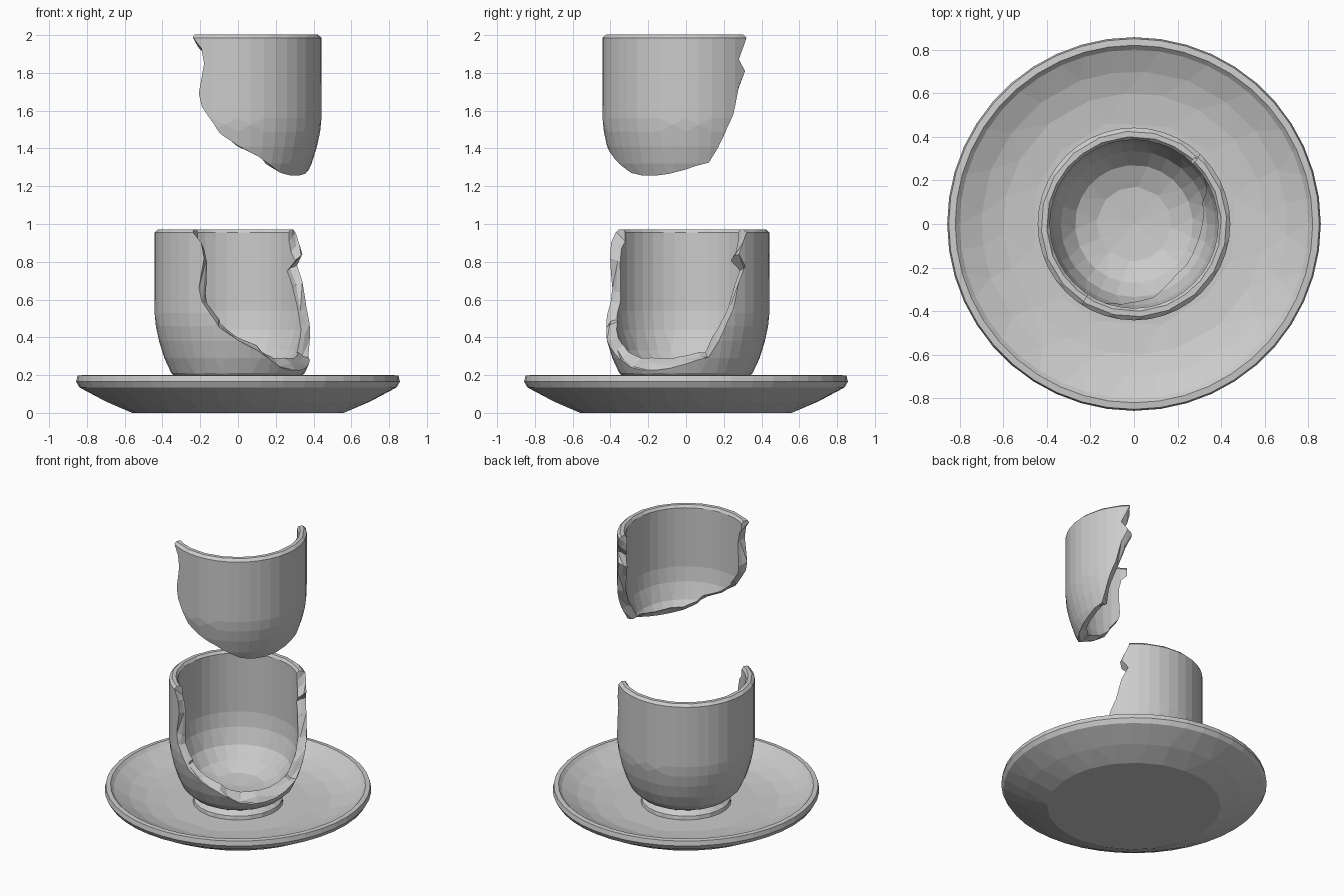
import bpy, bmesh, random
from math import sin, cos, radians, pi
from mathutils import Vector

if "Cube" in bpy.data.objects:
    bpy.data.objects.remove(bpy.data.objects["Cube"])

random.seed(4)
LIFT = 1.03          # height the broken piece floats above its place
APEX = Vector((0, 0, 0.55))


def add_object(name, bm):
    bmesh.ops.recalc_face_normals(bm, faces=bm.faces)
    mesh = bpy.data.meshes.new(name)
    bm.to_mesh(mesh)
    bm.free()
    ob = bpy.data.objects.new(name, mesh)
    bpy.context.collection.objects.link(ob)
    return ob


def bake(ob):
    deps = bpy.context.evaluated_depsgraph_get()
    mesh = bpy.data.meshes.new_from_object(ob.evaluated_get(deps))
    ob.modifiers.clear()
    ob.data = mesh


def lathe(name, profile, sides, keep):
    """Closed turned solid, then thinned to uneven low-poly facets."""
    bm = bmesh.new()
    rings = []
    for r, z in profile:
        if r == 0:
            rings.append([bm.verts.new((0, 0, z))] * sides)
        else:
            rings.append([bm.verts.new((r * cos(2 * pi * i / sides),
                                        r * sin(2 * pi * i / sides), z))
                          for i in range(sides)])
    for a, b in zip(rings, rings[1:]):
        for i in range(sides):
            j = (i + 1) % sides
            bm.faces.new(list(dict.fromkeys((a[i], a[j], b[j], b[i]))))
    ob = add_object(name, bm)
    ob.modifiers.new("thin", 'DECIMATE').ratio = keep
    bake(ob)
    return ob


# Saucer
lathe("saucer", [(0, 0), (0.56, 0), (0.70, 0.06), (0.84, 0.135), (0.857, 0.165),
                 (0.85, 0.197), (0.82, 0.2), (0.80, 0.18), (0.70, 0.13),
                 (0.60, 0.10), (0.47, 0.085), (0, 0.085)], 44, 0.75)

# Whole cup with foot ring
outer = [(0.25, 0.135), (0.30, 0.16), (0.353, 0.21), (0.39, 0.29), (0.418, 0.38),
         (0.435, 0.46), (0.442, 0.53), (0.442, 0.955)]
inner = [(0.425, 0.972), (0.40, 0.972), (0.386, 0.955), (0.386, 0.54), (0.372, 0.44),
         (0.335, 0.33), (0.27, 0.25), (0.17, 0.205), (0, 0.19)]
cup = lathe("cup", [(0, 0.08), (0.29, 0.08), (0.285, 0.11)] + outer + inner, 40, 0.75)


def radius(z):
    for (r0, z0), (r1, z1) in zip(outer, outer[1:]):
        if z <= z1:
            return r0 + (r1 - r0) * (z - z0) / (z1 - z0)
    return outer[-1][0]


# Fracture line around the wall: angle in degrees, height
crack = [(-123, 1.2), (-123, 0.96), (-116, 0.90), (-114, 0.82), (-118, 0.66),
         (-115.6, 0.59), (-107, 0.50), (-103, 0.45), (-90, 0.385), (-75, 0.33),
         (-63, 0.28), (-52, 0.24), (-33, 0.225), (-8, 0.245), (9, 0.28),
         (18, 0.295), (24.5, 0.38), (30, 0.48), (34.6, 0.55), (39.5, 0.70),
         (45, 0.78), (39.5, 0.84), (43, 0.90), (46.7, 0.96), (46.7, 1.2)]
wall = [Vector((radius(z) * cos(radians(a)), radius(z) * sin(radians(a)), z))
        for a, z in crack]

# Cutter: cone from inside the cup through the crack, closed far outside
bm = bmesh.new()
loops = []
for scale, rough in ((0.6, 0), (0.93, 0.017), (1.0, 0), (1.5, 0)):
    loops.append([bm.verts.new(APEX + (p - APEX) * scale + Vector(
        [random.uniform(-rough, rough) for _ in range(3)])) for p in wall])
tips = (bm.verts.new(APEX), bm.verts.new((2.4, -1.8, 0.6)))
n = len(wall)
for i in range(n):
    j = (i + 1) % n
    bm.faces.new((tips[0], loops[0][i], loops[0][j]))
    bm.faces.new((tips[1], loops[-1][j], loops[-1][i]))
    for a, b in zip(loops, loops[1:]):
        bm.faces.new((a[i], b[i], b[j]))
        bm.faces.new((a[i], b[j], a[j]))
cutter = add_object("crack_cutter", bm)
cutter.hide_render = True

# Split the cup into the standing part and the lifted shard
shard = cup.copy()
shard.data = cup.data.copy()
shard.name = "cup_shard"
bpy.context.collection.objects.link(shard)
for ob, op in ((cup, 'DIFFERENCE'), (shard, 'INTERSECT')):
    mod = ob.modifiers.new("split", 'BOOLEAN')
    mod.operation, mod.object, mod.solver = op, cutter, 'EXACT'
for ob in (cup, shard):
    bake(ob)
bpy.data.objects.remove(cutter)
shard.location.z = LIFT
